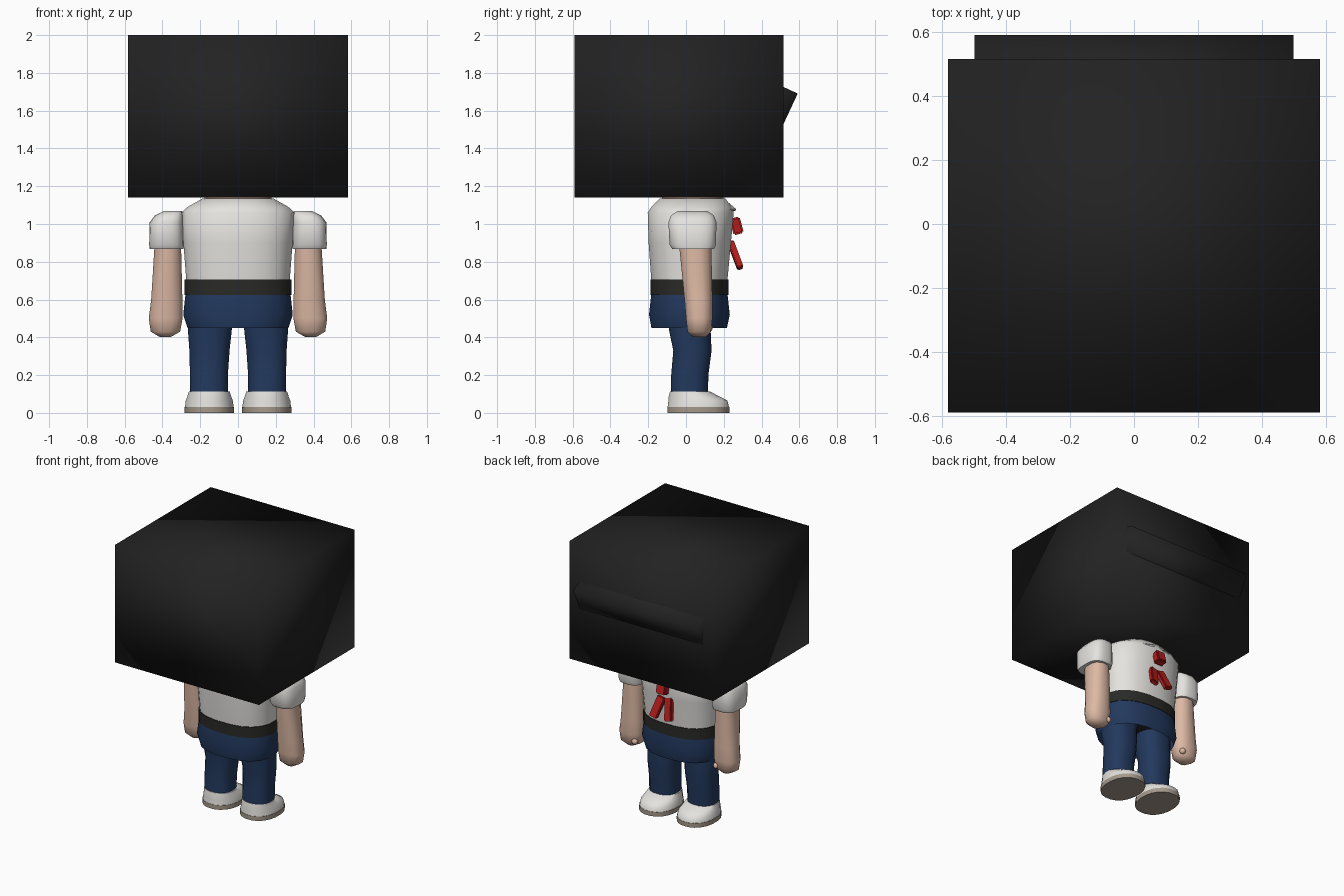
import bpy, bmesh, math
from mathutils import Vector

cube = bpy.data.objects.get("Cube")
if cube:
    bpy.data.objects.remove(cube, do_unlink=True)


def make_material(name, rgb):
    m = bpy.data.materials.new(name)
    m.use_nodes = True
    m.diffuse_color = (*rgb, 1)
    bsdf = next(n for n in m.node_tree.nodes if n.type == 'BSDF_PRINCIPLED')
    bsdf.inputs["Base Color"].default_value = (*rgb, 1)
    return m


BLACK = make_material("black", (0.016, 0.016, 0.016))
BELT = make_material("belt black", (0.022, 0.022, 0.02))
WHITE = make_material("shirt white", (0.78, 0.77, 0.74))
SKIN = make_material("skin", (0.72, 0.48, 0.37))
NAVY = make_material("navy", (0.016, 0.04, 0.11))
RED = make_material("red", (0.45, 0.012, 0.012))
SOLE = make_material("sole", (0.38, 0.32, 0.26))


def finish(bm, name, mat, angle):
    bmesh.ops.recalc_face_normals(bm, faces=bm.faces)
    mesh = bpy.data.meshes.new(name)
    bm.to_mesh(mesh)
    bm.free()
    obj = bpy.data.objects.new(name, mesh)
    bpy.context.collection.objects.link(obj)
    mesh.materials.append(mat)
    if angle:
        bpy.ops.object.select_all(action='DESELECT')
        obj.select_set(True)
        bpy.context.view_layer.objects.active = obj
        bpy.ops.object.shade_smooth_by_angle(angle=math.radians(angle))
    return obj


def loft(name, mat, rings, power=2.4, sides=20, caps=True, mirror=1, angle=50):
    """Rings are (z, centre x, centre y, radius x, radius y), joined as a tube."""
    bm = bmesh.new()
    loops = []
    for z, cx, cy, rx, ry in rings:
        loop = []
        for i in range(sides):
            a = math.tau * (i + 0.5) / sides
            c, s = math.cos(a), math.sin(a)
            px = math.copysign(abs(c) ** (2 / power), c) * rx
            py = math.copysign(abs(s) ** (2 / power), s) * ry
            loop.append(bm.verts.new((mirror * (cx + px), cy + py, z)))
        loops.append(loop)
    for lo, hi in zip(loops, loops[1:]):
        for i in range(sides):
            j = (i + 1) % sides
            bm.faces.new((lo[i], lo[j], hi[j], hi[i]))
    if caps:
        bm.faces.new(loops[0])
        bm.faces.new(loops[-1])
    return finish(bm, name, mat, angle)


def box(name, mat, centre, size, rot=(0, 0, 0), angle=0, bevel=0):
    bm = bmesh.new()
    bmesh.ops.create_cube(bm, size=1)
    bmesh.ops.scale(bm, vec=Vector(size), verts=bm.verts)
    if bevel:
        bmesh.ops.bevel(bm, geom=bm.edges[:], offset=bevel, segments=2, affect='EDGES')
    obj = finish(bm, name, mat, angle)
    obj.location = centre
    obj.rotation_euler = [math.radians(r) for r in rot]
    return obj


# Head block with tilted brim
box("head", BLACK, (0, -0.037, 1.57), (1.165, 1.106, 0.86), angle=120)
box("brim", BLACK, (0, 0.45, 1.624), (1.0, 0.2, 0.24), (-25, 0, 0), angle=120)

# Neck, shirt, belt and hips
loft("neck", SKIN, [(1.08, 0, 0.035, 0.18, 0.165), (1.17, 0, 0.035, 0.18, 0.165)])
loft("shirt", WHITE, [
    (0.66, 0, 0.018, 0.275, 0.2),
    (0.72, 0, 0.018, 0.278, 0.205),
    (0.9, 0, 0.02, 0.292, 0.22),
    (1.06, 0, 0.025, 0.302, 0.23),
    (1.09, 0, 0.03, 0.27, 0.215),
    (1.135, 0, 0.035, 0.19, 0.175)])
loft("belt", BELT, [(0.625, 0, 0.018, 0.285, 0.208), (0.705, 0, 0.018, 0.285, 0.208)])
loft("hips", NAVY, [
    (0.45, 0, 0.017, 0.27, 0.202),
    (0.52, 0, 0.018, 0.293, 0.216),
    (0.635, 0, 0.018, 0.28, 0.203)], caps=False)

# Collar flaps and bow
for s in (-1, 1):
    box("collar_flap", WHITE, (s * 0.085, 0.215, 1.095), (0.13, 0.012, 0.075),
        (52, 0, -s * 22), bevel=0.004)
    box("bow_tail", RED, (s * 0.045, 0.262, 0.835), (0.06, 0.034, 0.155),
        (20, -s * 14, 0), bevel=0.006)
box("bow_knot", RED, (0, 0.268, 0.99), (0.075, 0.055, 0.09), (15, 0, 0), bevel=0.008)

# Limbs on both sides
for s, side in ((1, "left"), (-1, "right")):
    loft(side + "_sleeve", WHITE, [
        (0.868, 0.378, 0.038, 0.09, 0.112),
        (0.89, 0.378, 0.036, 0.093, 0.124),
        (1.01, 0.378, 0.034, 0.09, 0.128),
        (1.045, 0.365, 0.034, 0.076, 0.115),
        (1.068, 0.345, 0.034, 0.05, 0.08)], power=3, mirror=s)
    loft(side + "_arm", SKIN, [
        (0.93, 0.372, 0.05, 0.073, 0.087),
        (0.87, 0.372, 0.05, 0.073, 0.087),
        (0.6, 0.377, 0.066, 0.085, 0.076),
        (0.5, 0.383, 0.07, 0.092, 0.072),
        (0.43, 0.384, 0.07, 0.08, 0.064),
        (0.402, 0.385, 0.07, 0.03, 0.035)], sides=12, mirror=s)
    bm = bmesh.new()
    bmesh.ops.create_icosphere(bm, subdivisions=2, radius=0.022)
    thumb = finish(bm, side + "_thumb", SKIN, 60)
    thumb.location = (s * 0.33, 0.12, 0.45)

    loft(side + "_leg", NAVY, [
        (0.09, 0.154, 0.018, 0.102, 0.1),
        (0.2, 0.154, 0.02, 0.102, 0.1),
        (0.33, 0.151, 0.034, 0.108, 0.103),
        (0.44, 0.149, 0.02, 0.118, 0.112),
        (0.53, 0.145, 0.02, 0.118, 0.112)], sides=16, mirror=s)
    loft(side + "_sole", SOLE, [
        (0, 0.152, 0.065, 0.132, 0.166),
        (0.032, 0.152, 0.065, 0.133, 0.166)], power=2.2, mirror=s)
    loft(side + "_shoe", WHITE, [
        (0.032, 0.152, 0.065, 0.13, 0.164),
        (0.065, 0.152, 0.063, 0.126, 0.158),
        (0.085, 0.152, 0.045, 0.118, 0.138),
        (0.114, 0.152, 0.02, 0.109, 0.106)], power=2.2, mirror=s)
